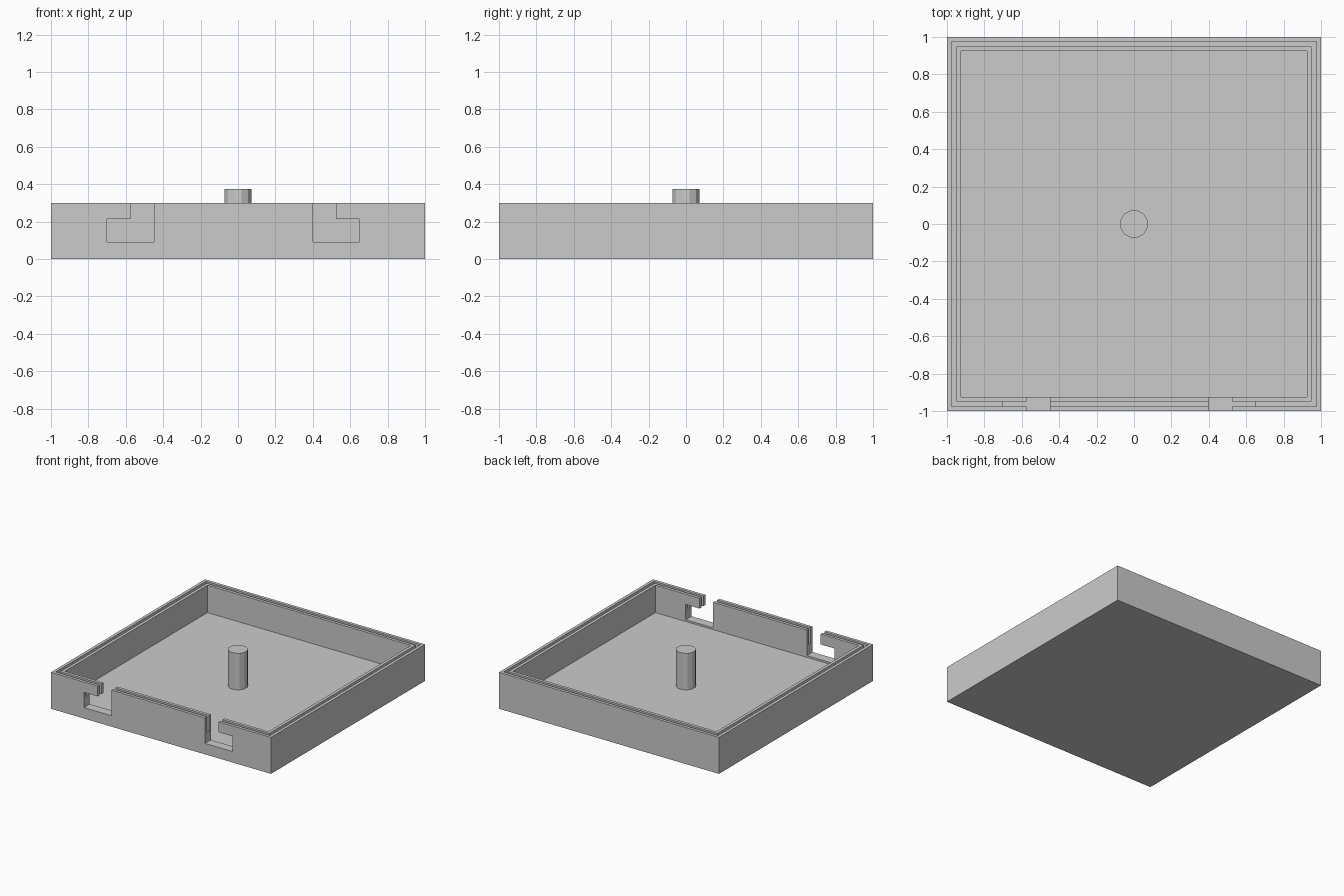
import bpy, bmesh, math
from mathutils import Matrix

if "Cube" in bpy.data.objects:
    bpy.data.objects.remove(bpy.data.objects["Cube"], do_unlink=True)

GREY = (0.6, 0.6, 0.6, 1)
WALL_TOP, FLOOR_TOP, GROOVE_BOTTOM = 0.3, 0.075, 0.17

grey = bpy.data.materials.new("plain_grey")
grey.use_nodes = True
grey.diffuse_color = GREY
grey.node_tree.nodes["Principled BSDF"].inputs["Base Color"].default_value = GREY


def make_object(name, bm):
    bmesh.ops.recalc_face_normals(bm, faces=bm.faces)
    mesh = bpy.data.meshes.new(name)
    bm.to_mesh(mesh)
    bm.free()
    mesh.materials.append(grey)
    obj = bpy.data.objects.new(name, mesh)
    bpy.context.collection.objects.link(obj)
    return obj


def square_rings(name, profile):
    """Sweep a (half width, height) profile around a square and cap both ends."""
    bm = bmesh.new()
    corners = ((-1, -1), (1, -1), (1, 1), (-1, 1))
    rings = [[bm.verts.new((sx * r, sy * r, z)) for sx, sy in corners]
             for r, z in profile]
    for a, b in zip(rings, rings[1:]):
        for i in range(4):
            j = (i + 1) % 4
            bm.faces.new((a[i], a[j], b[j], b[i]))
    bm.faces.new(rings[0])
    bm.faces.new(rings[-1])
    return make_object(name, bm)


def slot_cutter(name, profile):
    """Extrude an (x, z) outline through the front wall."""
    bm = bmesh.new()
    face = bm.faces.new([bm.verts.new((x, -1.1, z)) for x, z in profile])
    made = bmesh.ops.extrude_face_region(bm, geom=[face])["geom"]
    bmesh.ops.translate(bm, vec=(0, 0.2, 0),
                        verts=[v for v in made if isinstance(v, bmesh.types.BMVert)])
    return make_object(name, bm)


# Open tray with a sealing groove running around the rim
tray = square_rings("tray", [
    (1, 0), (1, WALL_TOP), (0.975, WALL_TOP), (0.975, GROOVE_BOTTOM),
    (0.95, GROOVE_BOTTOM), (0.95, WALL_TOP), (0.925, WALL_TOP), (0.925, FLOOR_TOP)])

# L-shaped slots through the front wall, opening upward on their inner side
for name, inner, side in (("right_slot", -0.45, -1), ("left_slot", 0.4, 1)):
    mouth, outer = inner + side * 0.125, inner + side * 0.25
    cutter = slot_cutter(name, [(inner, 0.09), (outer, 0.09), (outer, 0.215),
                                (mouth, 0.215), (mouth, 0.4), (inner, 0.4)])
    cutter.hide_render = True
    cut = tray.modifiers.new(name, "BOOLEAN")
    cut.operation = "DIFFERENCE"
    cut.solver = "EXACT"
    cut.object = cutter
    bpy.context.view_layer.objects.active = tray
    bpy.ops.object.modifier_apply(modifier=cut.name)
    bpy.data.objects.remove(cutter, do_unlink=True)

# Twelve-sided post in the middle of the floor
bm = bmesh.new()
bmesh.ops.create_cone(bm, cap_ends=True, segments=12, radius1=0.075, radius2=0.075,
                      depth=0.3, matrix=Matrix.Translation((0, 0, FLOOR_TOP + 0.15))
                      @ Matrix.Rotation(math.radians(15), 4, "Z"))
make_object("centre_post", bm)
